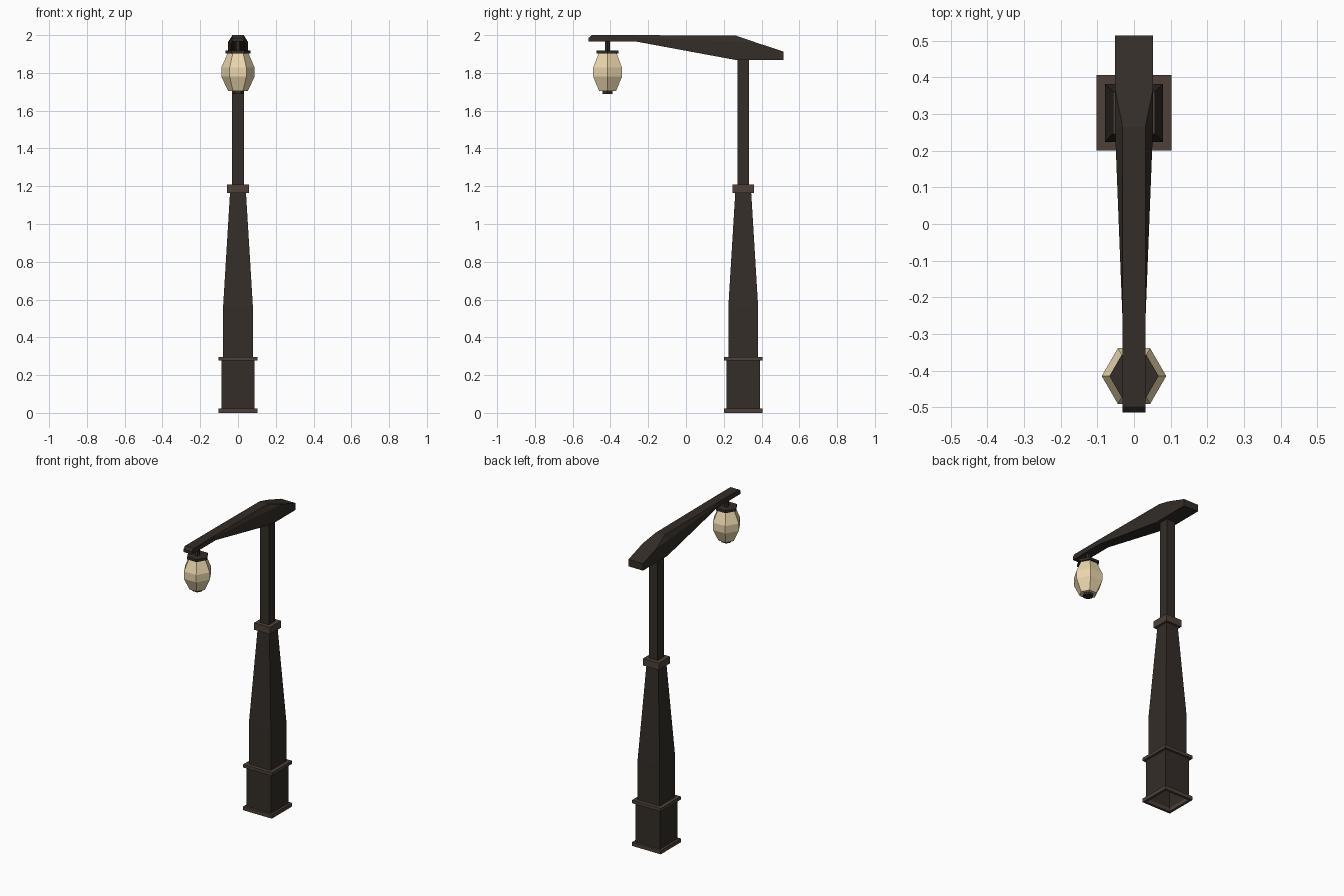
import bpy, bmesh, math

if "Cube" in bpy.data.objects:
    bpy.data.objects.remove(bpy.data.objects["Cube"])


def material(name, rgb):
    m = bpy.data.materials.new(name)
    m.diffuse_color = (*rgb, 1)
    m.use_nodes = True
    m.node_tree.nodes["Principled BSDF"].inputs["Base Color"].default_value = m.diffuse_color
    return m


DARK = material("dark_iron", (0.033, 0.026, 0.021))
TRIM = material("brown_trim", (0.075, 0.052, 0.040))
GLASS = material("warm_glass", (0.83, 0.68, 0.42))
POST_Y, LAMP_Y = 0.303, -0.415


def loft(name, rings, mat, cap_start=True, cap_end=True, closed=False):
    """Skin a list of equal-length point rings."""
    bm = bmesh.new()
    vs = [[bm.verts.new(p) for p in ring] for ring in rings]
    n = len(rings[0])
    pairs = list(zip(vs, vs[1:])) + ([(vs[-1], vs[0])] if closed else [])
    for a, b in pairs:
        for i in range(n):
            j = (i + 1) % n
            bm.faces.new((a[i], a[j], b[j], b[i]))
    if cap_start and not closed:
        bm.faces.new(vs[0][::-1])
    if cap_end and not closed:
        bm.faces.new(vs[-1])
    bmesh.ops.remove_doubles(bm, verts=bm.verts, dist=1e-5)
    bmesh.ops.recalc_face_normals(bm, faces=bm.faces)
    me = bpy.data.meshes.new(name)
    bm.to_mesh(me)
    bm.free()
    me.materials.append(mat)
    ob = bpy.data.objects.new(name, me)
    bpy.context.collection.objects.link(ob)
    return ob


def square(h, z):
    return [(sx * h, POST_Y + sy * h, z)
            for sx, sy in ((-1, -1), (1, -1), (1, 1), (-1, 1))]


def hexagon(r, z):
    return [(r * math.cos(i * math.pi / 3), LAMP_Y + r * math.sin(i * math.pi / 3), z)
            for i in range(6)]


def post(name, profile, mat, **kw):
    return loft(name, [square(h, z) for h, z in profile], mat, **kw)


def lamp(name, profile, mat):
    return loft(name, [hexagon(r, z) for r, z in profile], mat)


# Post: hollow base box, trims, tapered shaft, collar and pole
post("base_box", [(0.088, 0.0), (0.088, 0.28)], DARK, cap_start=False)
post("base_trim", [(0.087, 0.0), (0.103, 0.0), (0.103, 0.024), (0.087, 0.024)],
     TRIM, closed=True)
post("upper_base_trim", [(0.103, 0.277), (0.103, 0.297)], TRIM)
post("tapered_shaft", [(0.079, 0.29), (0.079, 0.56), (0.042, 1.17)], DARK)
post("shaft_collar", [(0.057, 1.165), (0.057, 1.21)], TRIM)
post("upper_pole", [(0.031, 1.205), (0.031, 1.875)], DARK)

# Arm sections: y, lower half width, bottom z, shoulder z, top half width, top z
sections = [
    (0.515, 0.052, 1.868, 1.913, 0.052, 1.913),
    (0.370, 0.052, 1.868, 1.961, 0.052, 1.961),
    (0.265, 0.052, 1.868, 1.965, 0.031, 1.997),
    (-0.270, 0.031, 1.967, 1.990, 0.031, 2.000),
    (-0.500, 0.031, 1.967, 1.990, 0.031, 2.000),
    (-0.515, 0.031, 1.967, 1.982, 0.031, 1.986),
]
loft("lamp_arm", [[(-w, y, zb), (w, y, zb), (w, y, zs), (t, y, zt), (-t, y, zt), (-w, y, zs)]
                  for y, w, zb, zs, t, zt in sections], DARK)

# Hanging six-sided lantern
lamp("lantern_stem", [(0.015, 1.912), (0.015, 1.972)], DARK)
lamp("lantern_cap", [(0.067, 1.902), (0.067, 1.918)], DARK)
lamp("lantern_glass", [(0.052, 1.704), (0.088, 1.780), (0.088, 1.828), (0.055, 1.904)], GLASS)
lamp("lantern_finial", [(0.031, 1.689), (0.031, 1.706)], DARK)
